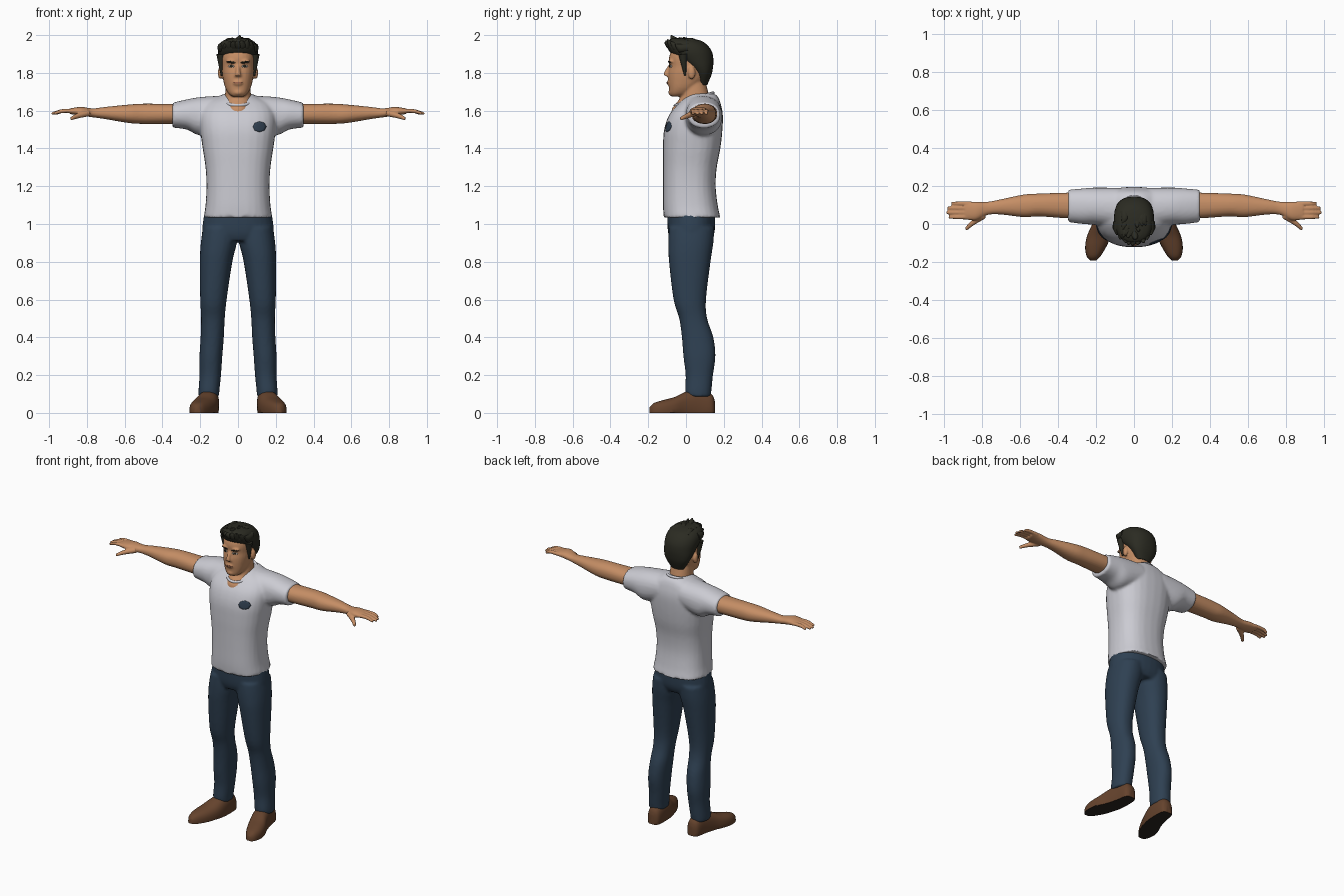
import bpy, bmesh, math, random
from mathutils import Vector, Matrix

cube = bpy.data.objects.get("Cube")
if cube:
    bpy.data.objects.remove(cube, do_unlink=True)
random.seed(4)


def material(name, *rgb):
    m = bpy.data.materials.new(name)
    m.use_nodes = True
    m.diffuse_color = (*rgb, 1)
    bsdf = next(n for n in m.node_tree.nodes if n.type == 'BSDF_PRINCIPLED')
    bsdf.inputs["Base Color"].default_value = (*rgb, 1)
    bsdf.inputs["Roughness"].default_value = 0.8
    return m


SKIN = material("skin", 0.56, 0.27, 0.13)
LIP = material("lip", 0.36, 0.14, 0.08)
SHIRT = material("shirt_white", 0.6, 0.6, 0.65)
DENIM = material("denim", 0.028, 0.052, 0.085)
NAVY = material("badge_navy", 0.03, 0.05, 0.08)
HAIR = material("dark_hair", 0.024, 0.024, 0.016)
LEATHER = material("brown_leather", 0.13, 0.056, 0.026)
SOLE = material("dark_sole", 0.025, 0.018, 0.014)
EYE_WHITE = material("eye_white", 0.5, 0.45, 0.4)


def spline(rows, steps=4):
    """Smooth a short list of number rows with Catmull-Rom interpolation."""
    out = []
    for i in range(len(rows) - 1):
        a, b, c, d = (rows[max(0, min(len(rows) - 1, i + k))] for k in (-1, 0, 1, 2))
        for s in range(steps):
            t = s / steps
            out.append([q + t / 2 * (r - p + t * (2 * p - 5 * q + 4 * r - u + t * (3 * (q - r) + u - p)))
                        for p, q, r, u in zip(a, b, c, d)])
    return out + [list(rows[-1])]


def skin_rings(bm, rings):
    loops = [[bm.verts.new(p) for p in ring] for ring in rings]
    n = len(loops[0])
    for a, b in zip(loops, loops[1:]):
        for i in range(n):
            bm.faces.new((a[i], a[(i + 1) % n], b[(i + 1) % n], b[i]))
    bm.faces.new(loops[0])
    bm.faces.new(loops[-1])


def circle(n):
    return [(math.cos(2 * math.pi * i / n), math.sin(2 * math.pi * i / n)) for i in range(n)]


def loft(bm, axis, rows, side=1, power=0.9, n=28):
    """Rows: position on the axis, then the low and high bounds on the other two axes."""
    rings = []
    for t, a0, a1, b0, b1 in spline(rows):
        ring = []
        for c, s in circle(n):
            a = (a0 + a1) / 2 + (a1 - a0) / 2 * math.copysign(abs(c) ** power, c)
            b = (b0 + b1) / 2 + (b1 - b0) / 2 * math.copysign(abs(s) ** power, s)
            x, y, z = {'X': (t, a, b), 'Y': (a, t, b), 'Z': (a, b, t)}[axis]
            ring.append((x * side, y, z))
        rings.append(ring)
    skin_rings(bm, rings)


def tube(bm, rows, side=1, n=10):
    """Rows: x, y, z, radius."""
    start, end = Vector(rows[0][:3]), Vector(rows[-1][:3])
    turn = (end - start).to_track_quat('Z', 'Y')
    rings = []
    for x, y, z, r in spline(rows):
        pts = [Vector((x, y, z)) + turn @ Vector((c * r, s * r, 0)) for c, s in circle(n)]
        rings.append([(p.x * side, p.y, p.z) for p in pts])
    skin_rings(bm, rings)


def ball(bm, place, size):
    bmesh.ops.create_uvsphere(bm, u_segments=16, v_segments=10, radius=1,
                              matrix=Matrix.Translation(place) @ Matrix.Diagonal((*size, 1)))


def finish(name, bm, mats, voxel=0, relax=4):
    """Turn a bmesh into an object; a voxel size fuses its pieces into one surface."""
    bmesh.ops.recalc_face_normals(bm, faces=bm.faces)
    mesh = bpy.data.meshes.new(name)
    bm.to_mesh(mesh)
    bm.free()
    for m in mats:
        mesh.materials.append(m)
    for p in mesh.polygons:
        p.use_smooth = True
    mesh.set_sharp_from_angle(angle=math.radians(50))
    ob = bpy.data.objects.new(name, mesh)
    bpy.context.scene.collection.objects.link(ob)
    if voxel:
        fuse = ob.modifiers.new("fuse", 'REMESH')
        fuse.mode, fuse.voxel_size, fuse.use_smooth_shade = 'VOXEL', voxel, True
        soft = ob.modifiers.new("soften", 'SMOOTH')
        soft.factor, soft.iterations = 0.5, relax
    return ob


def patch(name, target, mat, x, z, w, h, tilt=0, sides=16, lift=0.003):
    """Thin plate draped on the front of a target."""
    bpy.context.view_layer.update()
    body = target.evaluated_get(bpy.context.evaluated_depsgraph_get())
    bm = bmesh.new()
    bmesh.ops.create_circle(bm, cap_ends=True, cap_tris=True, segments=sides, radius=1)
    bmesh.ops.subdivide_edges(bm, edges=bm.edges, cuts=2, use_grid_fill=True)
    for v in bm.verts:
        px, pz = x + v.co.x * w, z + v.co.y * h + v.co.x * w * tilt
        hit, where, _, _ = body.ray_cast(Vector((px, -1, pz)), Vector((0, 1, 0)))
        v.co = (px, (where.y if hit else -0.08) - lift, pz)
    ob = finish(name, bm, [mat])
    ob.modifiers.new("thickness", 'SOLIDIFY').thickness = 0.004
    return ob


# Shirt: torso and sleeves fused
bm = bmesh.new()
loft(bm, 'Z', [(1.035, -.182, .182, -.118, .182), (1.1, -.172, .172, -.122, .168),
               (1.2, -.167, .167, -.122, .157), (1.3, -.172, .172, -.122, .163),
               (1.4, -.187, .187, -.122, .182), (1.5, -.2, .2, -.116, .193),
               (1.58, -.2, .2, -.088, .195), (1.64, -.17, .17, -.038, .183),
               (1.675, -.1, .1, 0, .168), (1.69, -.075, .075, .02, .15)], power=0.8)
for s in (1, -1):
    loft(bm, 'X', [(.08, -.02, .19, 1.5, 1.68), (.2, -.005, .192, 1.47, 1.672),
                   (.27, 0, .187, 1.5, 1.66), (.347, .01, .18, 1.51, 1.642)], s)
shirt = finish("shirt", bm, [SHIRT], 0.009, 5)

# Neckband: tilted ring around the neck
band = bpy.data.curves.new("neckband", 'CURVE')
band.dimensions, band.bevel_depth, band.bevel_resolution = '3D', 0.009, 2
path = band.splines.new('POLY')
path.use_cyclic_u = True
path.points.add(31)
for p, (c, s) in zip(path.points, circle(32)):
    p.co = (.08 * c, .043 + .1 * s, 1.66 + .033 * s, 1)
band.materials.append(SHIRT)
bpy.context.scene.collection.objects.link(bpy.data.objects.new("neckband", band))

# Chest badge
patch("chest_badge", shirt, NAVY, .115, 1.515, .036, .028, sides=8)

# Jeans: hips and two legs fused
bm = bmesh.new()
loft(bm, 'Z', [(.91, -.17, .17, -.08, .13), (.96, -.19, .19, -.096, .152),
               (1.06, -.178, .178, -.1, .155)])
for s in (1, -1):
    loft(bm, 'Z', [(.98, .0, .185, -.09, .15), (.9, .006, .197, -.094, .145),
                   (.8, .03, .202, -.09, .13), (.6, .06, .2, -.066, .106),
                   (.5, .07, .195, -.036, .112), (.4, .075, .198, -.022, .145),
                   (.3, .083, .204, -.014, .156), (.2, .09, .204, -.002, .143),
                   (.12, .098, .209, -.005, .135), (.085, .1, .208, 0, .13)], s)
finish("jeans", bm, [DENIM], 0.009, 4)

# Arms with hands, and shoes
for side, s in (("left", 1), ("right", -1)):
    bm = bmesh.new()
    loft(bm, 'X', [(.25, .03, .165, 1.53, 1.64), (.35, .03, .165, 1.53, 1.636),
                   (.5, .04, .16, 1.53, 1.637), (.58, .036, .155, 1.535, 1.632),
                   (.7, .05, .13, 1.555, 1.62), (.77, .048, .117, 1.565, 1.612),
                   (.83, .02, .117, 1.573, 1.62), (.89, .024, .117, 1.582, 1.612)], s)
    for i, tip in enumerate((.975, .987, .983, .962)):
        y = .036 + .024 * i
        tube(bm, [(.86, y, 1.598, .012), (.93, y, 1.598, .011), (tip, y, 1.584, .008)], s)
    tube(bm, [(.79, .045, 1.588, .018), (.85, .005, 1.572, .014), (.885, -.028, 1.557, .009)], s)
    finish(side + "_arm", bm, [SKIN], 0.005, 3)

    bm = bmesh.new()
    loft(bm, 'Y', [(.153, .13, .165, -.04, .06), (.135, .106, .187, -.04, .1),
                   (.07, .1, .2, -.04, .125), (0, .104, .22, -.04, .112),
                   (-.06, .12, .246, -.04, .084), (-.12, .146, .257, -.04, .068),
                   (-.17, .177, .249, -.04, .052), (-.192, .2, .23, -.03, .03)], s, 0.8)
    for v in bm.verts:
        v.co.z = max(v.co.z, 0)
    shoe = finish(side + "_shoe", bm, [LEATHER, SOLE])
    for p in shoe.data.polygons:
        if abs(p.normal.z) > 0.7 and p.center.z < 0.005:
            p.material_index = 1

# Head: skull, neck, nose, chin and ears fused
bm = bmesh.new()
loft(bm, 'Z', [(1.675, -.03, .03, -.078, -.02), (1.69, -.05, .05, -.087, .02),
               (1.72, -.067, .067, -.09, .06), (1.76, -.078, .078, -.094, .1),
               (1.8, -.085, .085, -.094, .125), (1.835, -.087, .087, -.088, .13),
               (1.88, -.088, .088, -.09, .125), (1.92, -.08, .08, -.075, .11),
               (1.95, -.05, .05, -.04, .07)], power=0.85)
loft(bm, 'Z', [(1.57, -.065, .065, -.08, .12), (1.61, -.074, .074, -.074, .135),
               (1.635, -.074, .074, -.056, .135), (1.68, -.069, .069, -.027, .122),
               (1.77, -.062, .062, -.02, .1)])
tube(bm, [(0, -.082, 1.84, .01), (0, -.1, 1.81, .012), (0, -.107, 1.784, .016)])
ball(bm, (0, -.092, 1.748), (.026, .01, .014))
ball(bm, (0, -.078, 1.697), (.026, .016, .016))
for s in (1, -1):
    ball(bm, (s * .093, .03, 1.8), (.014, .02, .034))
    ball(bm, (s * .035, -.08, 1.862), (.03, .014, .009))
head = finish("head", bm, [SKIN], 0.006, 3)

# Face details
patch("mouth", head, LIP, 0, 1.748, .025, .005)
for side, s in (("left", 1), ("right", -1)):
    patch(side + "_eye", head, EYE_WHITE, s * .036, 1.835, .016, .007)
    patch(side + "_iris", head, HAIR, s * .036, 1.836, .008, .007, lift=0.005)
    patch(side + "_eyebrow", head, HAIR, s * .037, 1.856, .023, .005, tilt=s * 0.12)

# Hair: cap, sideburns and swept tufts
bm = bmesh.new()
loft(bm, 'Z', [(1.735, -.045, .045, .065, .112), (1.79, -.08, .08, .045, .135),
               (1.83, -.095, .095, .01, .143), (1.87, -.102, .102, -.04, .145),
               (1.91, -.106, .106, -.085, .138), (1.945, -.1, .1, -.1, .115),
               (1.97, -.08, .08, -.095, .08), (1.982, -.045, .045, -.075, .03)])
for s in (1, -1):
    tube(bm, [(.09, -.015, 1.9, .025), (.09, -.012, 1.85, .015), (.086, -.004, 1.785, .005)], s)
for i in range(-4, 5):
    x, back = .021 * i, .0035 * i * i
    lean = random.uniform(-.012, .012)
    tube(bm, [(x, -.045 + back, 1.935, .026), (x, -.088 + back, 1.95 - back / 3, .024),
              (x + lean, -.113 + back, 1.972 - back / 2 + lean, .004)])
for i in range(12):
    x, y = random.uniform(-.06, .06), random.uniform(-.07, .03)
    tube(bm, [(x, y + .03, 1.945, .03), (x, y, 1.968, .02),
              (x * 1.2, y - .02, 1.994 - abs(x) / 3, .003)])
tube(bm, [(0, -.04, 1.95, .03), (.005, -.065, 1.975, .02), (.01, -.08, 1.999, .003)])
finish("hair", bm, [HAIR])
